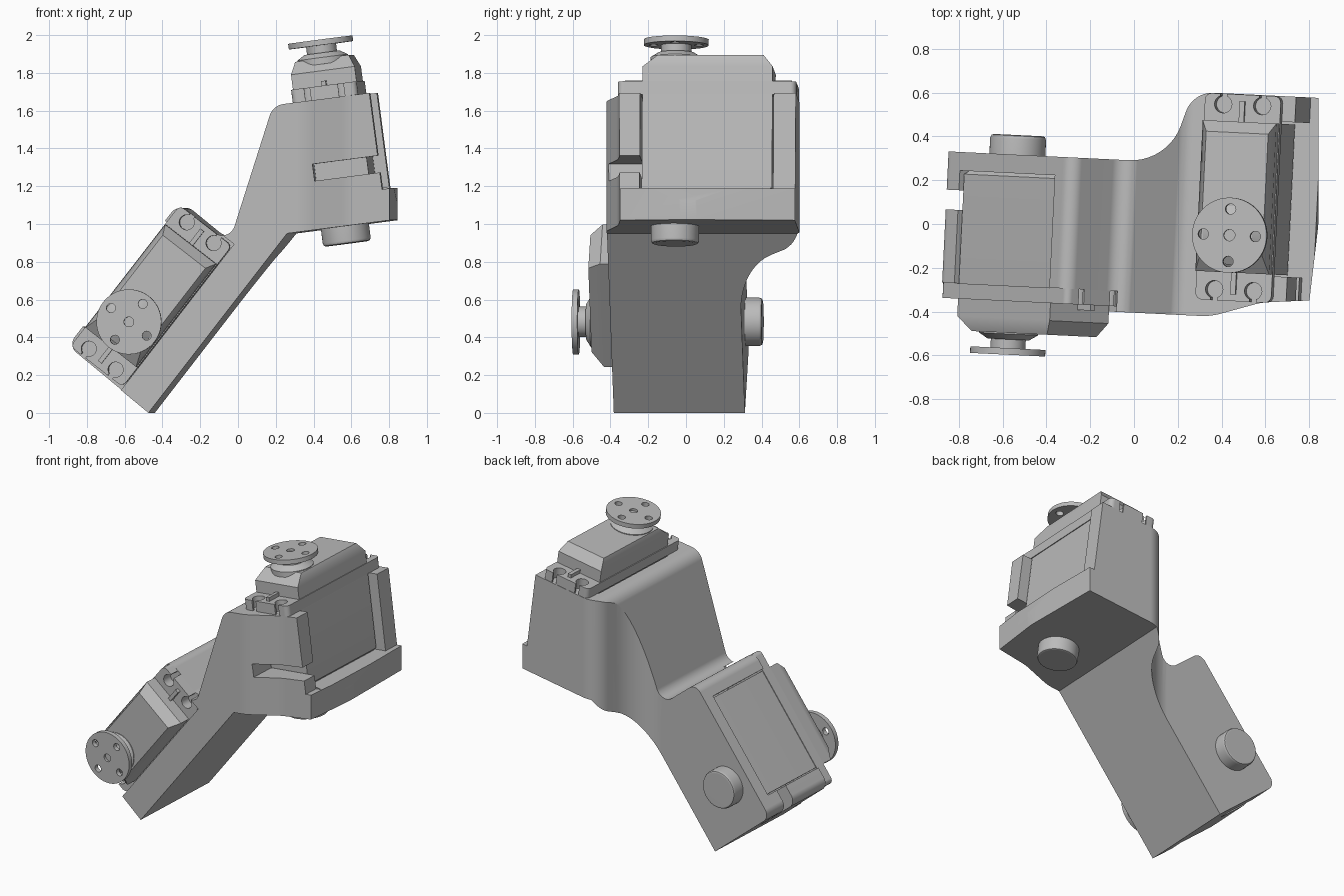
import bpy, bmesh, math
from mathutils import Matrix, Vector

if "Cube" in bpy.data.objects:
    bpy.data.objects.remove(bpy.data.objects["Cube"])

grey = bpy.data.materials.new("plain grey")
grey.use_nodes = True
grey.diffuse_color = (0.5, 0.5, 0.5, 1)
grey.node_tree.nodes["Principled BSDF"].inputs["Base Color"].default_value = (0.5, 0.5, 0.5, 1)

TWIST = Matrix.Rotation(math.radians(-2.8), 4, "Z")


def frame(x_axis, y_axis, z_axis, origin):
    m = Matrix((x_axis, y_axis, z_axis)).transposed().to_4x4()
    m.translation = origin
    return TWIST @ m


def make(name, bm, matrix):
    bmesh.ops.recalc_face_normals(bm, faces=bm.faces)
    mesh = bpy.data.meshes.new(name)
    bm.to_mesh(mesh)
    bm.free()
    mesh.transform(matrix)
    mesh.materials.append(grey)
    obj = bpy.data.objects.new(name, mesh)
    bpy.context.collection.objects.link(obj)
    return obj


def box(name, lo, hi, matrix, bevel=0.0, upright_only=False):
    bm = bmesh.new()
    bmesh.ops.create_cube(bm, size=1)
    for v in bm.verts:
        v.co = [(a + b) / 2 + c * (b - a) for a, b, c in zip(lo, hi, v.co)]
    if bevel:
        edges = [e for e in bm.edges if not upright_only
                 or abs(e.verts[0].co.z - e.verts[1].co.z) > 1e-4]
        bmesh.ops.bevel(bm, geom=edges, offset=bevel, segments=4 if upright_only else 1,
                        profile=0.5, affect="EDGES")
    return make(name, bm, matrix)


def turned(name, profile, matrix, x=0, y=0, sides=48):
    """Closed solid of revolution from (radius, height) pairs."""
    bm = bmesh.new()
    rings = [[bm.verts.new((x + r * math.cos(t), y + r * math.sin(t), z))
              for t in (math.tau * i / sides for i in range(sides))] for r, z in profile]
    for a, b in zip(rings, rings[1:]):
        for i in range(sides):
            j = (i + 1) % sides
            bm.faces.new((a[i], a[j], b[j], b[i]))
    bm.faces.new(rings[0])
    bm.faces.new(rings[-1])
    return make(name, bm, matrix)


def rounded(corners, steps=10):
    """Polygon with each (x, y, radius) corner rounded."""
    out = []
    for i, (x, y, r) in enumerate(corners):
        p = Vector((x, y))
        if not r:
            out.append(p)
            continue
        a = (Vector(corners[i - 1][:2]) - p).normalized()
        b = (Vector(corners[(i + 1) % len(corners)][:2]) - p).normalized()
        half = a.angle(b) / 2
        centre = p + (a + b).normalized() * (r / math.sin(half))
        start = p + a * (r / math.tan(half)) - centre
        end = p + b * (r / math.tan(half)) - centre
        sweep = start.angle_signed(end)
        out += [centre + Matrix.Rotation(-sweep * k / steps, 2) @ start for k in range(steps + 1)]
    return out


def prism(name, points, place, depth):
    bm = bmesh.new()
    face = bm.faces.new([bm.verts.new(place(p)) for p in points])
    grown = bmesh.ops.extrude_face_region(bm, geom=[face])["geom"]
    for v in grown:
        if isinstance(v, bmesh.types.BMVert):
            v.co += Vector(depth)
    return make(name, bm, TWIST)


def carve(obj, cutters, operation="DIFFERENCE"):
    for cutter in cutters:
        mod = obj.modifiers.new("cut", "BOOLEAN")
        mod.solver = "EXACT"
        mod.operation = operation
        mod.object = cutter
    graph = bpy.context.evaluated_depsgraph_get()
    mesh = bpy.data.meshes.new_from_object(obj.evaluated_get(graph))
    obj.modifiers.clear()
    obj.data = mesh
    for cutter in cutters:
        bpy.data.objects.remove(cutter)


# Local frames of the two motors: x across, y along the case, z up the shaft
lean = math.radians(7.5)
upper = frame((math.cos(lean), 0, math.sin(lean)), (0, 1, 0),
              (-math.sin(lean), 0, math.cos(lean)), (0.546, -0.03, 1.153))
tilt = math.radians(52.2)
lower = frame((math.sin(tilt), 0, -math.cos(tilt)), (math.cos(tilt), 0, math.sin(tilt)),
              (0, -1, 0), (-0.548, 0.205, 0.482))

# Bracket: side outline crossed with plan outline
side = [(-0.455, 0, 0), (0.28, 0.95, 0), (0.855, 1.025, 0), (0.76, 1.70, 0),
        (0.205, 1.628, 0.09), (-0.03, 0.89, 0.07), (-0.30, 1.11, 0.06), (-0.886, 0.356, 0.06)]
plan = [(-1, -0.405, 0), (0.37, -0.405, 0.3), (0.6, -0.33, 0.3), (0.818, -0.31, 0),
        (0.843, 0.05, 0.8), (0.815, 0.617, 0), (0.24, 0.617, 0.13), (0.14, 0.29, 0.24), (-1, 0.29, 0)]
bracket = prism("bracket", rounded(side), lambda p: (p.x, -1, p.y), (0, 2, 0))
plan_block = prism("plan_block", rounded(plan), lambda p: (p.x, p.y, -0.5), (0, 0, 3))
carve(bracket, [plan_block], "INTERSECT")


def span(s, near, far):
    return sorted((s * near, s * far))


# Pockets, wall slots and seats, opening to side s of each motor
cutters = []
for m, s in ((upper, 1), (lower, -1)):
    x0, x1 = span(s, -0.18, 1)
    cutters.append(box("pocket", (x0, -0.178, 0), (x1, 0.53, 1), m))
    x0, x1 = span(s, -0.11, 1)
    cutters.append(box("slot", (x0, -0.6, 0.09), (x1, -0.1, 0.18), m))
cutters.append(box("wall_trim", (0.235, -1, 0), (1, 1, 1), upper))
cutters.append(box("seat", (-1, -1, 0.515), (0.18, 0.66, 1), lower))
carve(bracket, cutters)


def motor(prefix, m, back):
    # Case with a chamfered lid
    bm = bmesh.new()
    levels = [(0.155, -0.155, 0.505, 0), (0.17, -0.17, 0.52, 0.015),
              (0.17, -0.17, 0.52, 0.665), (0.143, -0.09, 0.47, 0.73)]
    rings = [[bm.verts.new(c) for c in ((-w, a, z), (w, a, z), (w, b, z), (-w, b, z))]
             for w, a, b, z in levels]
    for low, high in zip(rings, rings[1:]):
        for i in range(4):
            j = (i + 1) % 4
            bm.faces.new((low[i], low[j], high[j], high[i]))
    bm.faces.new(rings[0])
    bm.faces.new(rings[-1])
    make(prefix + "_case", bm, m)

    # Mounting flange with open screw holes and stiffening ribs
    flange = box(prefix + "_flange", (-0.175, -0.30, 0.515), (0.175, 0.645, 0.585), m, 0.03, True)
    holes = []
    for hole_y, end in ((-0.25, -0.4), (0.597, 0.75)):
        for x in (-0.09, 0.09):
            holes.append(turned("hole", [(0.04, 0.4), (0.04, 0.7)], m, x, hole_y, 24))
            y0, y1 = sorted((hole_y, end))
            holes.append(box("gap", (x - 0.015, y0, 0.4), (x + 0.015, y1, 0.7), m))
    carve(flange, holes)
    for label, y0, y1 in (("near", -0.27, -0.17), ("far", 0.52, 0.615)):
        box(prefix + "_rib_" + label, (-0.012, y0, 0.58), (0.012, y1, 0.61), m)

    # Shaft collar and drilled horn
    turned(prefix + "_collar", [(0.135, 0.70), (0.135, 0.735), (0.095, 0.76)], m)
    turned(prefix + "_shaft", [(0.08, 0.74), (0.08, 0.802)], m)
    horn = turned(prefix + "_horn", [(0.172, 0.80), (0.172, 0.83)], m, sides=64)
    drills = [turned("drill", [(0.024, 0.7), (0.024, 0.9)], m, sides=20,
                     x=0.12 * math.cos(k * math.pi / 2), y=0.12 * math.sin(k * math.pi / 2))
              for k in range(4)]
    drills.append(turned("drill", [(0.026, 0.815), (0.026, 0.9)], m, sides=20))
    carve(horn, drills)

    # Idler knob behind the bracket floor
    turned(prefix + "_knob", [(0.112, -back - 0.09), (0.122, -back - 0.086),
                              (0.128, -back - 0.073), (0.128, -back + 0.02)], m)


motor("upper", upper, 0.17)
motor("lower", lower, 0.085)

# Smooth curves, keep sharp edges
for obj in bpy.context.scene.objects:
    if obj.type == "MESH":
        bpy.ops.object.select_all(action="DESELECT")
        obj.select_set(True)
        bpy.context.view_layer.objects.active = obj
        bpy.ops.object.shade_smooth_by_angle(angle=math.radians(25))
        obj.modifiers.new("even_normals", "WEIGHTED_NORMAL").keep_sharp = True
